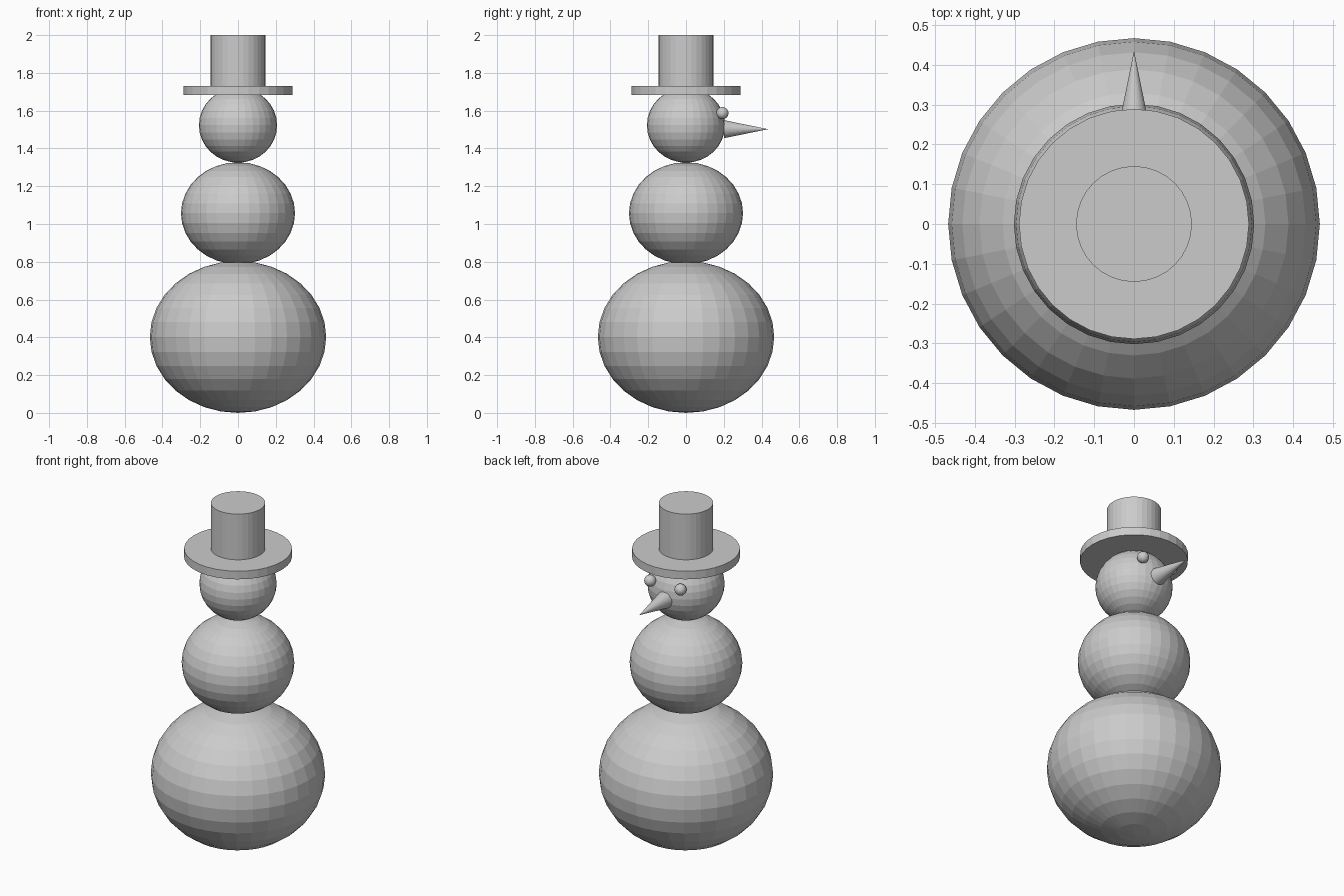
import bpy
from math import radians

cube = bpy.data.objects.get("Cube")
if cube:
    bpy.data.objects.remove(cube, do_unlink=True)

# One plain grey for every part
grey = bpy.data.materials.new("light_grey")
grey.use_nodes = True
colour = (0.6, 0.6, 0.6, 1)
grey.diffuse_color = colour
bsdf = next(n for n in grey.node_tree.nodes if n.type == "BSDF_PRINCIPLED")
bsdf.inputs["Base Color"].default_value = colour


def finish(name):
    obj = bpy.context.object
    obj.name = name
    obj.data.materials.append(grey)
    return obj


def ball(name, location, radius, height_radius):
    """Flat-faced ball, squashed along z."""
    bpy.ops.mesh.primitive_uv_sphere_add(segments=32, ring_count=16, radius=1,
                                         location=location)
    finish(name).scale = (radius, radius, height_radius)


def disc(name, radius, bottom, top):
    """Upright cylinder between two heights."""
    bpy.ops.mesh.primitive_cylinder_add(vertices=32, radius=radius, depth=top - bottom,
                                        location=(0, 0, (bottom + top) / 2))
    finish(name)


# Stacked body
ball("lower_body", (0, 0, 0.402), 0.467, 0.402)
ball("middle_body", (0, 0, 1.057), 0.302, 0.27)
ball("head", (0, 0, 1.523), 0.207, 0.198)

# Hat
disc("hat_brim", 0.289, 1.682, 1.73)
disc("hat_crown", 0.1455, 1.70, 2.0)

# Face, on the +y side
for side, x in (("left", 0.099), ("right", -0.099)):
    ball(side + "_eye", (x, 0.193, 1.587), 0.032, 0.032)

nose_base, nose_tip = 0.20, 0.435
bpy.ops.mesh.primitive_cone_add(vertices=32, radius1=0.048, radius2=0,
                                depth=nose_tip - nose_base,
                                location=(0, (nose_base + nose_tip) / 2, 1.502),
                                rotation=(radians(-90), 0, 0))
finish("nose")
